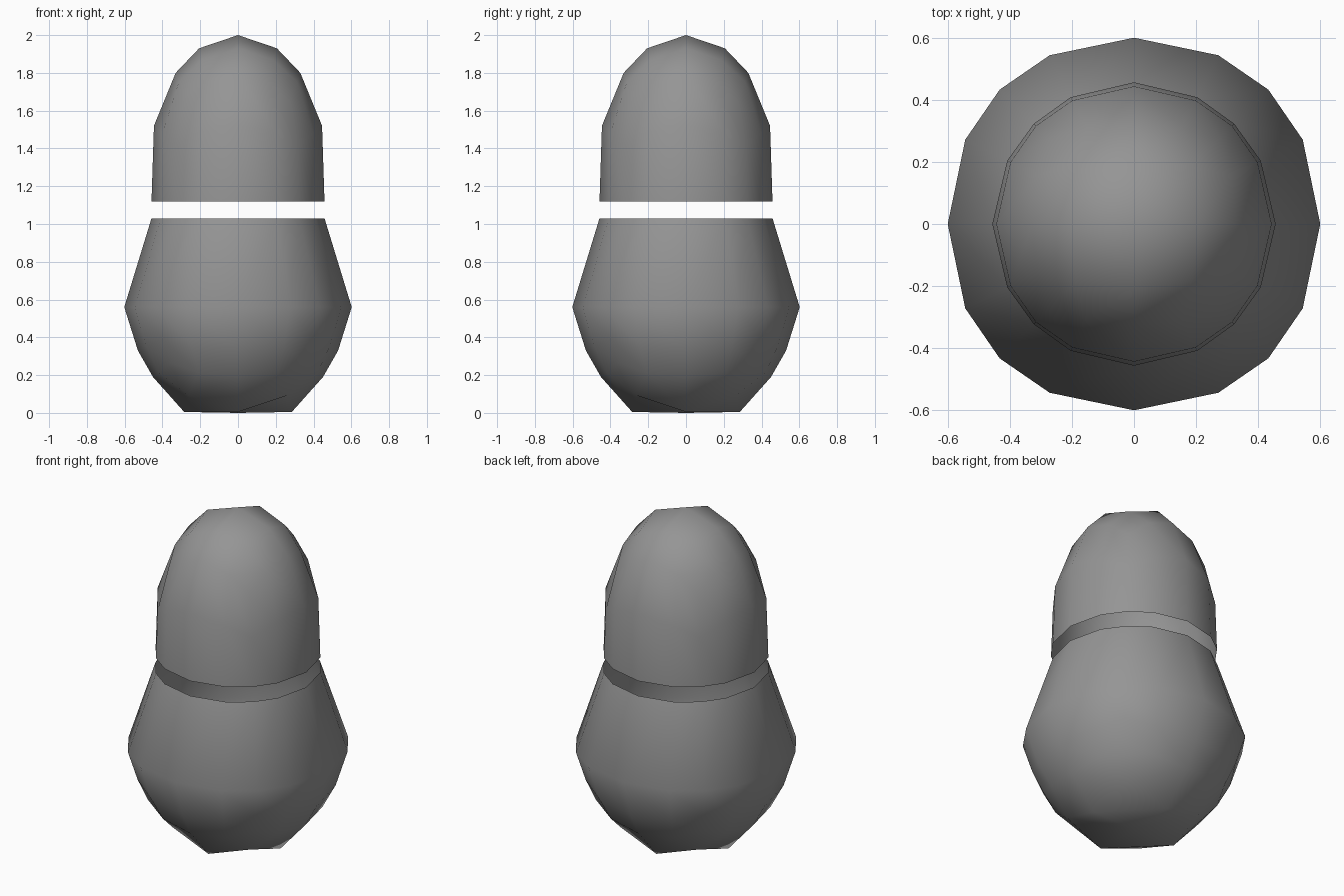
import bpy
import bmesh
import math

cube = bpy.data.objects.get("Cube")
if cube:
    bpy.data.objects.remove(cube, do_unlink=True)

grey = bpy.data.materials.new("plain_grey")
grey.use_nodes = True
colour = (0.3, 0.3, 0.3, 1)
grey.diffuse_color = colour
grey.node_tree.nodes["Principled BSDF"].inputs["Base Color"].default_value = colour

# Polar angles of the profile points, set by a cube face split four ways
ANGLES = [0, math.atan(0.5), math.pi / 4, math.atan(2), math.pi / 2]


def on_profile(profile, angle):
    """Radius and height on a profile at a polar angle."""
    for i in range(len(ANGLES) - 1):
        if angle <= ANGLES[i + 1] + 1e-4:
            t = (angle - ANGLES[i]) / (ANGLES[i + 1] - ANGLES[i])
            (r0, z0), (r1, z1) = profile[i], profile[i + 1]
            return r0 + (r1 - r0) * t, z0 + (z1 - z0) * t
    return profile[-1]


def shell(name, side, profile, rim=None, bulge=0):
    """Open half of a rounded cube; side is +1 for the upper half, -1 for the lower."""
    bm = bmesh.new()
    bmesh.ops.create_cube(bm, size=2)
    bmesh.ops.subdivide_edges(bm, edges=bm.edges[:], cuts=3, use_grid_fill=True)
    unwanted = [f for f in bm.faces if f.calc_center_median().z * side < 0]
    bmesh.ops.delete(bm, geom=unwanted, context='FACES')
    for v in bm.verts:
        flat = math.hypot(v.co.x, v.co.y)
        around = math.atan2(v.co.y, v.co.x)
        r, z = on_profile(profile, math.atan2(flat, v.co.z * side))
        r *= 1 + bulge * math.sin(2 * around) ** 2
        v.co = (r * math.cos(around), r * math.sin(around), z)

    # Sloping wall up to the open rim
    if rim:
        edges = [e for e in bm.edges if e.is_boundary]
        new = bmesh.ops.extrude_edge_only(bm, edges=edges)["geom"]
        for v in new:
            if isinstance(v, bmesh.types.BMVert):
                around = math.atan2(v.co.y, v.co.x)
                v.co = (rim[0] * math.cos(around), rim[0] * math.sin(around), rim[1])

    bmesh.ops.recalc_face_normals(bm, faces=bm.faces[:])
    top = max(bm.faces, key=lambda f: side * f.calc_center_median().z)
    if top.normal.z * side < 0:
        bmesh.ops.reverse_faces(bm, faces=bm.faces[:])
    for f in bm.faces:
        f.smooth = True
    mesh = bpy.data.meshes.new(name)
    bm.to_mesh(mesh)
    bm.free()
    mesh.materials.append(grey)
    obj = bpy.data.objects.new(name, mesh)
    bpy.context.collection.objects.link(obj)
    return obj


# Domed upper half, open underneath
shell("upper_dome", 1,
      [(0, 2.0), (0.206, 1.93), (0.33, 1.8), (0.445, 1.52), (0.458, 1.12)])

# Rounded lower half with a flattened base, open on top
shell("lower_bowl", -1,
      [(0, 0), (0.285, 0.005), (0.45, 0.19), (0.53, 0.33), (0.602, 0.56)],
      rim=(0.458, 1.03), bulge=0.02)
